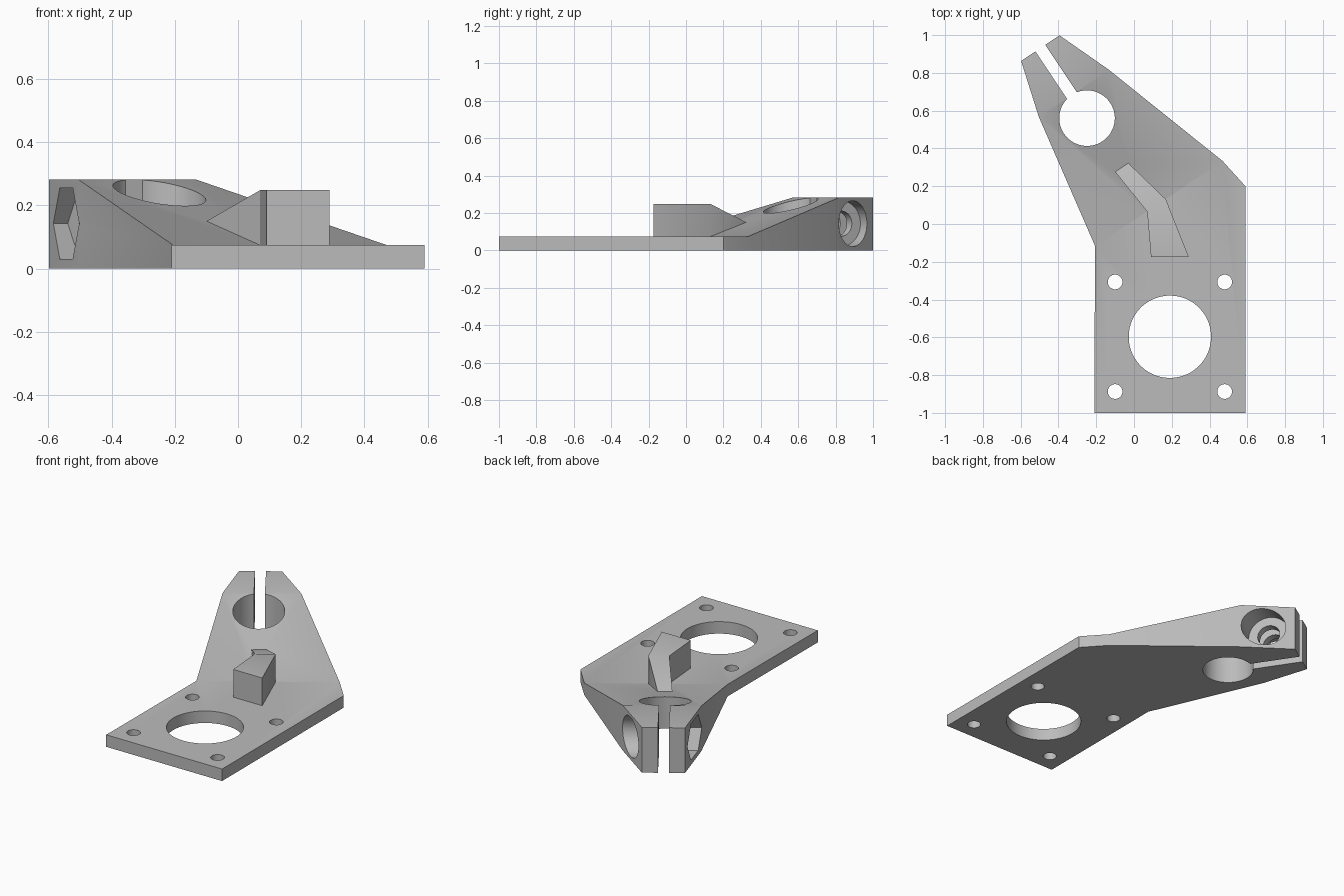
import bpy, bmesh, math
from mathutils import Vector, Matrix

if "Cube" in bpy.data.objects:
    bpy.data.objects.remove(bpy.data.objects["Cube"], do_unlink=True)

# Clamp arm frame: s runs along the arm, t across it
ARM = Vector((-0.555, 0.832, 0))
SIDE = Vector((0.832, 0.555, 0))
MID = 0.104              # t of the clamp centre line
PLATE, TOP = 0.075, 0.282
FOLD, CREST = 0.018, 0.754
BOLT_S, BOLT_Z = 0.876, 0.143

grey = bpy.data.materials.new("light grey plastic")
grey.use_nodes = True
colour = (0.5, 0.5, 0.5, 1)
grey.diffuse_color = colour
grey.node_tree.nodes["Principled BSDF"].inputs["Base Color"].default_value = colour


def arm_point(s, t, z=0.0):
    return ARM * s + SIDE * t + Vector((0, 0, z))


def finish(name, bm):
    bmesh.ops.recalc_face_normals(bm, faces=bm.faces)
    mesh = bpy.data.meshes.new(name)
    bm.to_mesh(mesh)
    bm.free()
    mesh.materials.append(grey)
    obj = bpy.data.objects.new(name, mesh)
    bpy.context.collection.objects.link(obj)
    return obj


def prism(name, points, bottom, top_faces):
    """Vertical-sided solid under a folded top; points carry their top height."""
    bm = bmesh.new()
    upper = [bm.verts.new(p) for p in points]
    lower = [bm.verts.new((p[0], p[1], bottom)) for p in points]
    n = len(points)
    for i in range(n):
        j = (i + 1) % n
        bm.faces.new((lower[i], lower[j], upper[j], upper[i]))
    bm.faces.new(lower)
    for face in top_faces:
        bm.faces.new([upper[i] for i in face])
    return finish(name, bm)


def apply_boolean(obj, other, operation):
    mod = obj.modifiers.new("join", "BOOLEAN")
    mod.operation, mod.solver, mod.object = operation, "EXACT", other
    bpy.context.view_layer.objects.active = obj
    bpy.ops.object.modifier_apply(modifier=mod.name)
    bpy.data.objects.remove(other, do_unlink=True)


def cut_cylinder(obj, centre, radius, length, axis=Vector((0, 0, 1)), sides=64):
    bm = bmesh.new()
    spin = Matrix.Rotation(math.pi / sides, 4, "Z") if sides > 6 else Matrix()
    turn = Matrix.Identity(4)
    if axis.z == 0:      # x of the cutter follows the arm, z follows the bolt
        turn = Matrix((ARM, axis.cross(ARM), axis)).transposed().to_4x4()
    bmesh.ops.create_cone(bm, cap_ends=True, segments=sides, radius1=radius,
                          radius2=radius, depth=length,
                          matrix=Matrix.Translation(centre) @ turn @ spin)
    if sides == 6:       # keep hexagon corners pointing along the arm
        far = max((v.co - Vector(centre)).dot(ARM) for v in bm.verts)
        if far < radius * 0.95:
            bmesh.ops.rotate(bm, verts=bm.verts, cent=centre,
                             matrix=Matrix.Rotation(math.pi / 6, 3, axis))
    cutter = finish("cutter", bm)
    cutter.hide_render = True
    apply_boolean(obj, cutter, "DIFFERENCE")


# Mounting plate, ramp and clamp jaws as one folded solid
outline = [
    Vector((-0.21, -1, PLATE)), Vector((0.59, -1, PLATE)),
    Vector((0.59, 0.2, PLATE)),
    arm_point(FOLD, 0.575, PLATE),
    arm_point(CREST, MID + 0.238, TOP), arm_point(1.05, MID + 0.122, TOP),
    arm_point(1.05, MID - 0.122, TOP), arm_point(CREST, MID - 0.208, TOP),
    arm_point(FOLD, -0.236, PLATE),
]
bracket = prism("motor_bracket", outline, 0,
                [(0, 1, 2, 3, 8), (8, 3, 4, 7), (7, 4, 5, 6)])

# Bent stiffening rib, sloping down to meet the ramp
rib = prism("rib", [
    Vector((0.09, -0.175, 0.248)), Vector((0.29, -0.175, 0.248)),
    arm_point(0.015, 0.213, 0.248), arm_point(0.29, 0.153, 0.148),
    arm_point(0.29, 0.07, 0.148), arm_point(0.015, 0.094, 0.248),
], 0.03, [(0, 1, 2, 5), (5, 2, 3, 4)])
apply_boolean(bracket, rib, "UNION")

# Motor opening and its four screw holes
cut_cylinder(bracket, (0.19, -0.597, 0), 0.218, 1)
for x in (-0.1, 0.48):
    for y in (-0.307, -0.887):
        cut_cylinder(bracket, (x, y, 0), 0.039, 1, sides=32)

# Rod hole and clamping slot
cut_cylinder(bracket, arm_point(0.604, MID), 0.147, 1)
slot = prism("slot_cutter", [arm_point(s, MID + t, 0.5) for s, t in
             ((0.6, -0.031), (0.6, 0.031), (1.2, 0.031), (1.2, -0.031))],
             -0.1, [(0, 1, 2, 3)])
slot.hide_render = True
apply_boolean(bracket, slot, "DIFFERENCE")

# Clamp bolt: through hole, round head recess, hexagonal nut recess
cut_cylinder(bracket, arm_point(BOLT_S, MID, BOLT_Z), 0.067, 0.8, SIDE)
cut_cylinder(bracket, arm_point(BOLT_S, MID + 0.28, BOLT_Z), 0.122, 0.4, SIDE)
cut_cylinder(bracket, arm_point(BOLT_S, MID - 0.28, BOLT_Z), 0.13, 0.4, SIDE, 6)

# Soft shading across shallow folds and round walls
bpy.ops.object.select_all(action="DESELECT")
bracket.select_set(True)
bpy.context.view_layer.objects.active = bracket
bpy.ops.object.shade_smooth_by_angle(angle=math.radians(30))
